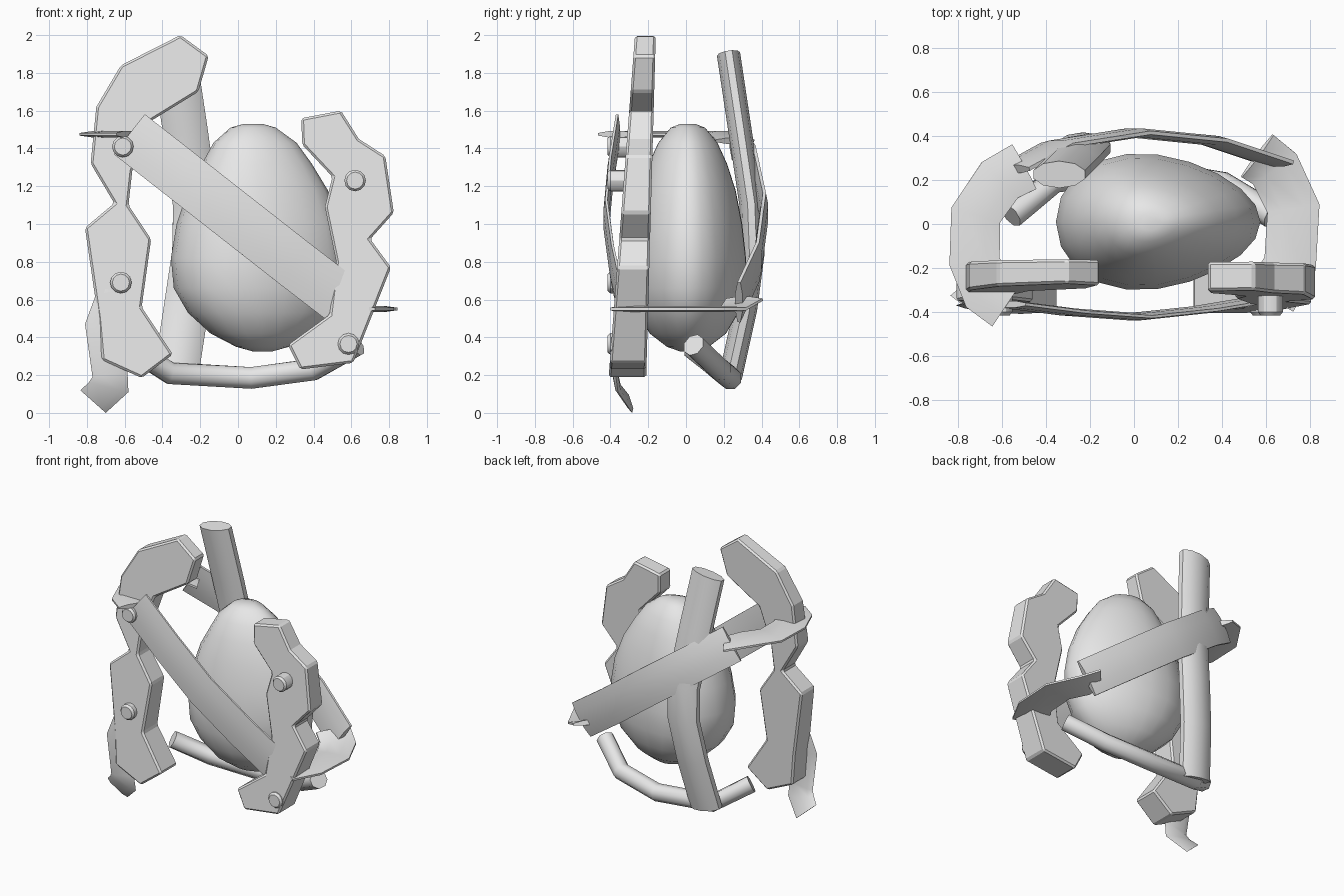
import bpy, bmesh, math
from mathutils import Vector

grey = bpy.data.materials.new("plain grey")
grey.diffuse_color = (0.8, 0.8, 0.8, 1)


def finish(name, bm, smooth_angle=None, bevel=0):
    bmesh.ops.recalc_face_normals(bm, faces=bm.faces)
    me = bpy.data.meshes.new(name)
    bm.to_mesh(me)
    bm.free()
    me.materials.append(grey)
    if smooth_angle:
        me.shade_smooth()
        me.set_sharp_from_angle(angle=math.radians(smooth_angle))
    ob = bpy.data.objects.new(name, me)
    bpy.context.collection.objects.link(ob)
    if bevel:
        mod = ob.modifiers.new("soft edges", 'BEVEL')
        mod.width = bevel
        mod.segments = 1
    return ob


def skin(name, rings, angle):
    """Join rings of points into a closed skin with capped ends."""
    bm = bmesh.new()
    loops = [[bm.verts.new(p) for p in ring] for ring in rings]
    n = len(loops[0])
    for a, b in zip(loops, loops[1:]):
        for i in range(n):
            j = (i + 1) % n
            bm.faces.new((a[i], a[j], b[j], b[i]))
    bm.faces.new(loops[0])
    bm.faces.new(loops[-1])
    return finish(name, bm, angle)


def sweep(name, pts, normal, half_w, half_t, sides=8):
    """Sweep an elliptical section along a path."""
    pts = [Vector(p) for p in pts]
    normal = Vector(normal)
    rings = []
    for i, p in enumerate(pts):
        t = (pts[min(i + 1, len(pts) - 1)] - pts[max(i - 1, 0)]).normalized()
        w = t.cross(normal).normalized()
        h = w.cross(t)
        rings.append([p + w * half_w * math.cos(a) + h * half_t * math.sin(a)
                      for a in ((k + 0.5) * math.tau / sides for k in range(sides))])
    return skin(name, rings, 50)


# Egg-shaped body: rings of (z, x centre, x radius, y radius)
profile = [(1.53, 0.08, 0.05, 0.04), (1.51, 0.08, 0.12, 0.09), (1.43, 0.09, 0.22, 0.155),
           (1.32, 0.10, 0.29, 0.205), (1.18, 0.105, 0.37, 0.25), (1.0, 0.11, 0.435, 0.285),
           (0.82, 0.11, 0.465, 0.305), (0.66, 0.11, 0.45, 0.30), (0.53, 0.12, 0.385, 0.265),
           (0.42, 0.125, 0.27, 0.20), (0.35, 0.13, 0.14, 0.11), (0.325, 0.13, 0.05, 0.04)]
rings = []
for z, cx, rx, ry in profile:
    rings.append([(cx + rx * math.cos(a),
                   0.01 + ry * math.sin(a) * (1 - 0.2 * math.cos(a)), z)
                  for a in (k * math.tau / 20 for k in range(20))])
skin("egg_body", rings, 60)


# Two jagged front plates, leaning outward towards the bottom
def plate(name, outline):
    bm = bmesh.new()
    front = [bm.verts.new((x, -0.27 - (2 - z) * 0.077, z)) for x, z in outline]
    back = [bm.verts.new((x, -0.16 - (2 - z) * 0.028, z)) for x, z in outline]
    bm.faces.new(front)
    bm.faces.new(back[::-1])
    n = len(outline)
    for i in range(n):
        j = (i + 1) % n
        bm.faces.new((front[i], back[i], back[j], front[j]))
    finish(name, bm, bevel=0.012)


plate("left_plate", [
    (-0.62, 1.84), (-0.305, 2.0), (-0.155, 1.89), (-0.21, 1.70), (-0.47, 1.54),
    (-0.56, 1.28), (-0.58, 1.10), (-0.46, 0.92), (-0.51, 0.56), (-0.345, 0.31),
    (-0.51, 0.185), (-0.72, 0.28), (-0.74, 0.5), (-0.81, 0.98), (-0.655, 1.11),
    (-0.78, 1.32), (-0.75, 1.62)])
plate("right_plate", [
    (0.335, 1.56), (0.545, 1.60), (0.64, 1.45), (0.78, 1.36), (0.825, 1.06),
    (0.70, 0.92), (0.81, 0.77), (0.61, 0.265), (0.33, 0.23), (0.265, 0.36),
    (0.485, 0.52), (0.52, 0.80), (0.46, 1.09), (0.50, 1.25), (0.34, 1.42)])

# Round bolts on the plates
for i, (x, z) in enumerate([(-0.61, 1.41), (-0.62, 0.69), (0.62, 1.23), (0.585, 0.365)]):
    rings = [[(x + r * math.cos(k * math.tau / 12), y, z + r * math.sin(k * math.tau / 12))
              for k in range(12)]
             for y, r in ((-0.31, 0.057), (-0.40, 0.057), (-0.415, 0.045))]
    skin("bolt_%d" % (i + 1), rings, 30)

# Strap wound around the body: front and back diagonals, flat side bends
Y, Z = (0, 1, 0), (0, 0, 1)
sweep("front_strap", [(-0.575, -0.365, 1.475), (-0.3, -0.40, 1.26), (0.0, -0.422, 1.025),
                      (0.3, -0.39, 0.79), (0.6, -0.34, 0.56)], Y, 0.145, 0.017)
sweep("back_strap", [(-0.55, 0.25, 1.45), (-0.35, 0.36, 1.31), (0.0, 0.415, 1.06),
                     (0.35, 0.38, 0.80), (0.65, 0.28, 0.585)], Y, 0.14, 0.022)
sweep("left_strap_bend", [(-0.50, 0.26, 1.44), (-0.61, 0.20, 1.475), (-0.72, 0.04, 1.475),
                          (-0.725, -0.17, 1.475), (-0.67, -0.31, 1.475),
                          (-0.58, -0.37, 1.475)], Z, 0.125, 0.018)
sweep("right_strap_bend", [(0.56, 0.31, 0.60), (0.64, 0.25, 0.55), (0.725, 0.07, 0.55),
                           (0.71, -0.18, 0.55), (0.62, -0.34, 0.55)], Z, 0.13, 0.018)

# Flattened upright tube behind the body
sweep("upright_tube", [(-0.34, 0.225, 1.9), (-0.28, 0.285, 1.5), (-0.225, 0.345, 1.1),
                       (-0.23, 0.355, 0.85), (-0.275, 0.315, 0.55),
                       (-0.33, 0.235, 0.19)], Y, 0.125, 0.062, 10)

# Round tube curving below the body
sweep("lower_tube", [(-0.56, 0.04, 0.34), (-0.36, 0.2, 0.21), (0.07, 0.235, 0.185),
                     (0.4, 0.18, 0.23), (0.63, 0.04, 0.36)], Y, 0.062, 0.062)

# Dangling strap end with a turned-back tip: left and right edge points
edges = [((-0.74, -0.36, 0.66), (-0.55, -0.36, 0.64)),
         ((-0.81, -0.37, 0.47), (-0.60, -0.37, 0.45)),
         ((-0.77, -0.375, 0.19), (-0.585, -0.375, 0.22)),
         ((-0.79, -0.36, 0.16), (-0.58, -0.36, 0.11)),
         ((-0.835, -0.325, 0.12), (-0.70, -0.285, 0.0))]
rings = []
for a, b in edges:
    a, b = Vector(a), Vector(b)
    d = Vector((0, 0.014, 0))
    rings.append([a, a.lerp(b, 0.2) - d, a.lerp(b, 0.8) - d, b,
                  a.lerp(b, 0.8) + d, a.lerp(b, 0.2) + d])
skin("strap_end", rings, 40)
